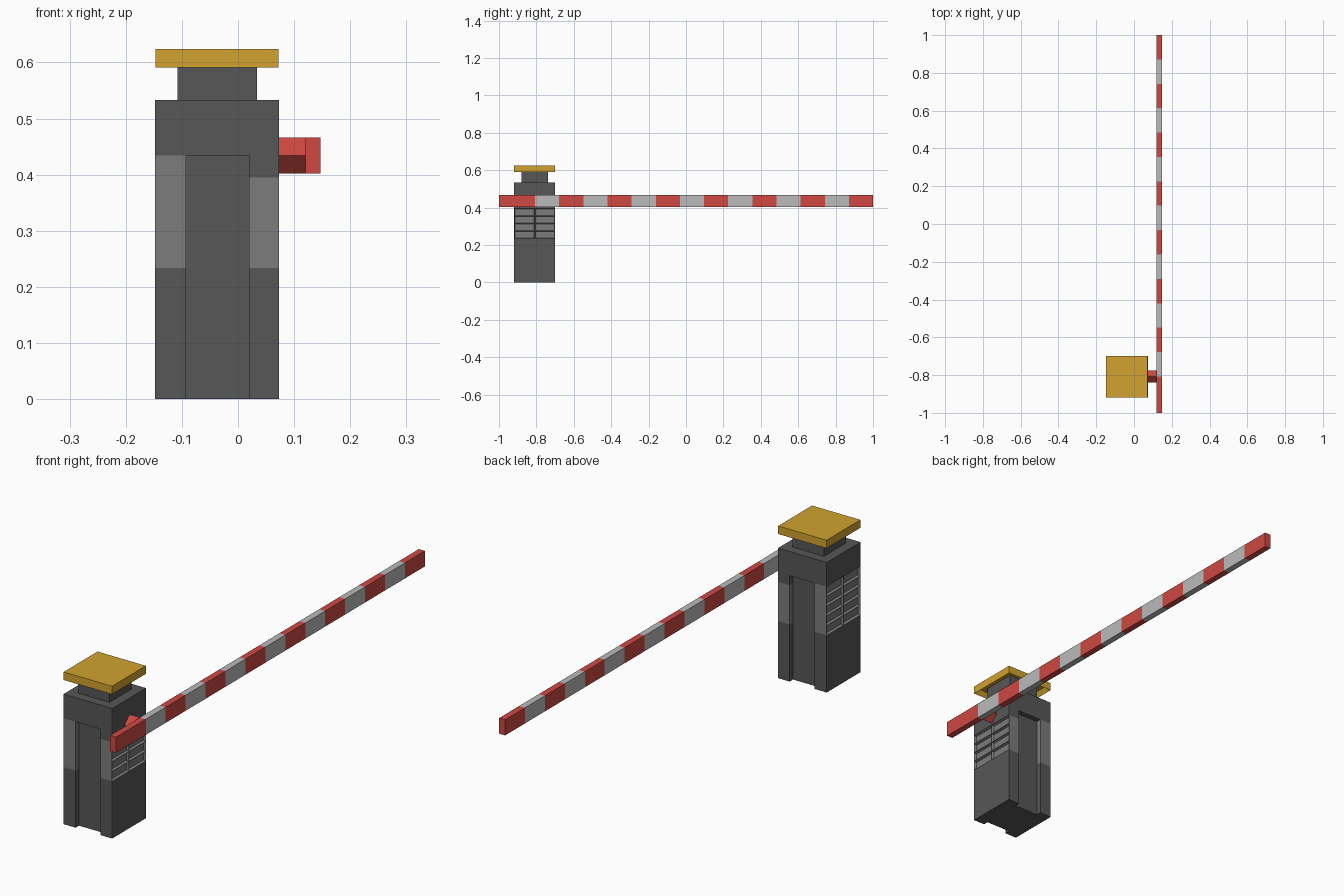
import bpy, bmesh, math
from mathutils import Matrix, Vector

old = bpy.data.objects.get("Cube")
if old:
    bpy.data.objects.remove(old, do_unlink=True)


def material(name, rgb):
    m = bpy.data.materials.new(name)
    m.use_nodes = True
    m.diffuse_color = (*rgb, 1)
    m.node_tree.nodes["Principled BSDF"].inputs["Base Color"].default_value = (*rgb, 1)
    return m


DARK = material("dark grey", (0.095, 0.095, 0.095))
LIGHT = material("vent grey", (0.2, 0.2, 0.2))
YELLOW = material("amber yellow", (0.64, 0.36, 0.028))
RED = material("barrier red", (0.62, 0.066, 0.054))
WHITE = material("barrier white", (0.49, 0.49, 0.49))


def finish(name, bm, *mats):
    me = bpy.data.meshes.new(name)
    bm.to_mesh(me)
    bm.free()
    for m in mats:
        me.materials.append(m)
    ob = bpy.data.objects.new(name, me)
    bpy.context.collection.objects.link(ob)
    return ob


def box_mesh(x, y, z):
    bm = bmesh.new()
    spans = (x, y, z)
    mid = Vector([(a + b) / 2 for a, b in spans])
    size = Vector([b - a for a, b in spans])
    bmesh.ops.create_cube(bm, size=1, matrix=Matrix.Translation(mid) @ Matrix.Diagonal((*size, 1)))
    return bm


def box(name, x, y, z, mat):
    return finish(name, box_mesh(x, y, z), mat)


X0, X1 = -0.148, 0.073          # cabinet sides
GX0, GX1 = -0.093, 0.02         # groove sides
Y0, Y1 = -0.919, -0.70          # cabinet front and back
MID = (Y0 + Y1) / 2
GROOVE, VENT_Z, SHOULDER = 0.022, 0.234, 0.434
YS = (Y0, Y1)

# Cabinet: recessed core between two side columns, closed by a head block
box("cabinet_core", (GX0, GX1), (Y0 + GROOVE, Y1 - GROOVE), (0, SHOULDER), DARK)
box("cabinet_head", (X0, X1), YS, (SHOULDER, 0.533), DARK)


def vent_block(name, x, z, rows, side):
    """Light column section whose outer side carries two columns of slots."""
    bm = box_mesh(x, YS, z)
    outer = [f for f in bm.faces if f.normal.x * side > 0.9]
    bmesh.ops.delete(bm, geom=outer, context='FACES_ONLY')
    place = (Matrix.Translation((x[1] if side > 0 else x[0], MID, sum(z) / 2))
             @ Matrix.Rotation(side * math.pi / 2, 4, 'Y')
             @ Matrix.Diagonal((z[1] - z[0], Y1 - Y0, 1, 1)))
    made = bmesh.ops.create_grid(bm, x_segments=rows, y_segments=2, size=0.5, matrix=place)
    cells = list({f for v in made["verts"] for f in v.link_faces})
    bmesh.ops.inset_individual(bm, faces=cells, thickness=0.005, depth=-0.01)
    bmesh.ops.remove_doubles(bm, verts=bm.verts, dist=0.0001)
    finish(name, bm, LIGHT)


for label, x, side, rows, top in (("left", (GX1, X1), 1, 4, 0.395),
                                  ("right", (X0, GX0), -1, 5, SHOULDER)):
    box(label + "_column_base", x, YS, (0, VENT_Z), DARK)
    vent_block(label + "_vent_panel", x, (VENT_Z, top), rows, side)
    if top < SHOULDER:
        box(label + "_column_top", x, YS, (top, SHOULDER), DARK)

# Neck and overhanging cap, hollow underneath
box("neck", (-0.108, 0.034), (MID - 0.071, MID + 0.071), (0.533, 0.612), DARK)
bm = box_mesh((X0 + 0.001, X1 - 0.001), YS, (0.591, 0.624))
under = [f for f in bm.faces if f.normal.z < -0.9]
bmesh.ops.inset_region(bm, faces=under, thickness=0.018)
bmesh.ops.translate(bm, verts=under[0].verts, vec=(0, 0, 0.02))
finish("cap", bm, YELLOW)

# Pivot: square shaft standing on its corner
bm = bmesh.new()
bmesh.ops.create_cone(bm, cap_ends=True, segments=4, radius1=0.032, radius2=0.032, depth=0.05,
                      matrix=Matrix.Translation((0.096, -0.807, SHOULDER))
                      @ Matrix.Rotation(math.pi / 2, 4, 'Y'))
finish("pivot_shaft", bm, RED)

# Barrier arm: one beam cut into alternating stripes
START, STEP, COUNT = -0.807, 0.1291, 14
bm = box_mesh((0.12, 0.147), (-1, 1), (0.402, 0.466))
for i in range(COUNT):
    bmesh.ops.bisect_plane(bm, geom=bm.verts[:] + bm.edges[:] + bm.faces[:],
                           plane_co=(0, START + i * STEP, 0), plane_no=(0, 1, 0))
for f in bm.faces:
    stripe = math.floor((f.calc_center_median().y - START) / STEP) + 1
    f.material_index = min(max(stripe, 0), COUNT) % 2 if stripe > 0 else 0
finish("barrier_arm", bm, RED, WHITE)
